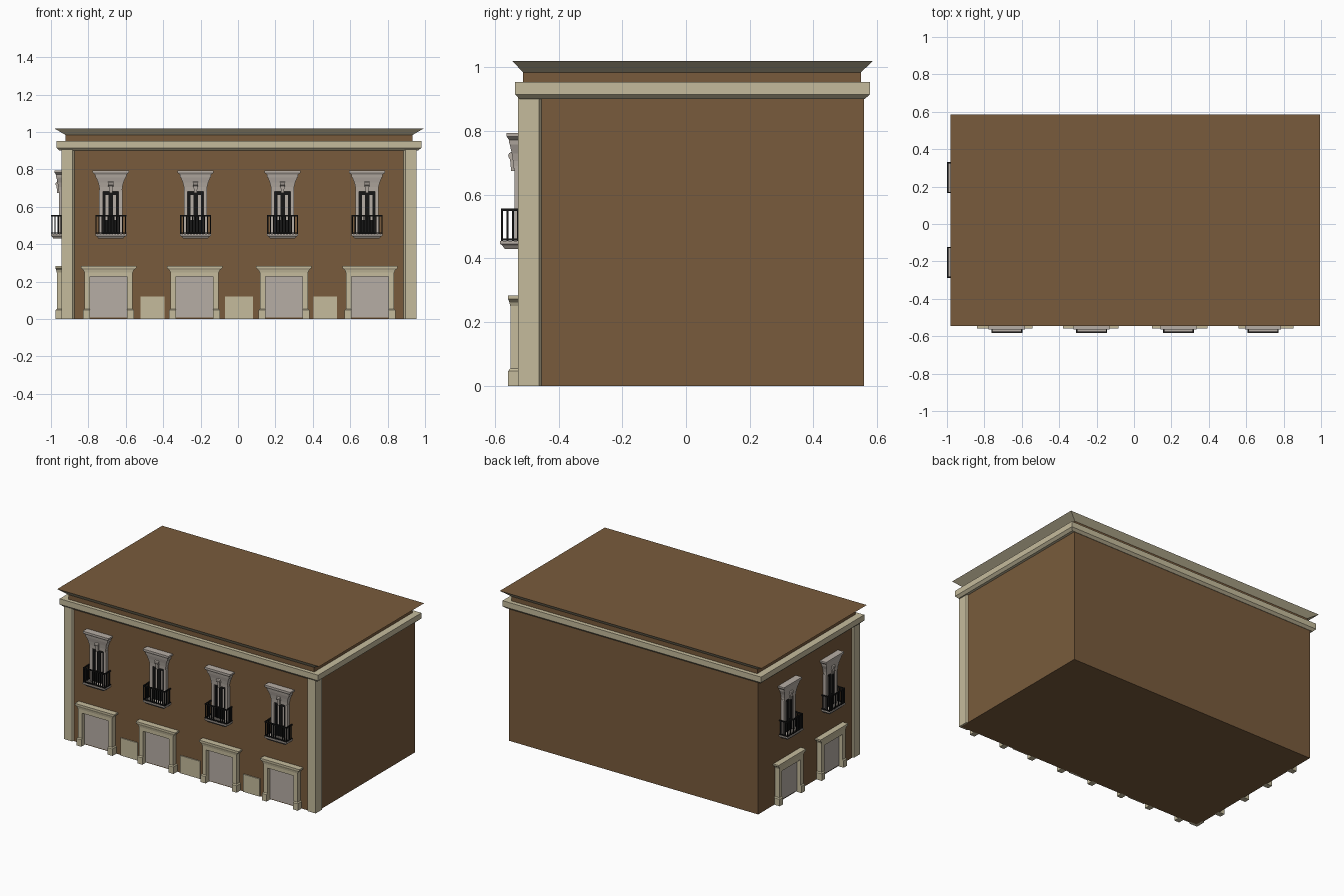
import bpy, bmesh, math
from mathutils import Matrix

if "Cube" in bpy.data.objects:
    bpy.data.objects.remove(bpy.data.objects["Cube"])


def material(name, rgb):
    m = bpy.data.materials.new(name)
    m.diffuse_color = (*rgb, 1)
    m.use_nodes = True
    m.node_tree.nodes["Principled BSDF"].inputs["Base Color"].default_value = m.diffuse_color
    return m


BROWN = material("brown_wall", (0.190, 0.105, 0.045))
CREAM = material("cream_stone", (0.56, 0.50, 0.335))
GREY = material("warm_grey_stone", (0.47, 0.42, 0.375))
BLACK = material("black_iron", (0.008, 0.008, 0.008))


def skin(bm, rings):
    """Join closed rings of points and cap both ends."""
    rv = [[bm.verts.new(p) for p in r] for r in rings]
    n = len(rv[0])
    faces = [bm.faces.new(rv[0]), bm.faces.new(rv[-1])]
    for a, b in zip(rv, rv[1:]):
        for i in range(n):
            faces.append(bm.faces.new((a[i], a[(i + 1) % n], b[(i + 1) % n], b[i])))
    bmesh.ops.recalc_face_normals(bm, faces=faces)


def loft(bm, *rects):
    """Rects are (x0, x1, y0, y1, z)."""
    skin(bm, [[(a, c, z), (b, c, z), (b, d, z), (a, d, z)] for a, b, c, d, z in rects])


def box(bm, x0, x1, y0, y1, z0, z1):
    loft(bm, (x0, x1, y0, y1, z0), (x0, x1, y0, y1, z1))


def step(bm, *rings):
    """Symmetric wall moulding: rings are (half width, projection, z)."""
    loft(bm, *[(-h, h, -p, 0.005, z) for h, p, z in rings])


def mesh(name, fill, *mats):
    bm = bmesh.new()
    fill(bm)
    me = bpy.data.meshes.new(name)
    bm.to_mesh(me)
    bm.free()
    for m in mats:
        me.materials.append(m)
    return me


def place(name, me, matrix=Matrix()):
    ob = bpy.data.objects.new(name, me)
    ob.matrix_world = matrix
    bpy.context.collection.objects.link(ob)
    return ob


# main block and attic
place("walls", mesh("walls", lambda bm: box(bm, -0.935, 0.945, -0.517, 0.558, 0, 0.91), BROWN))
place("attic", mesh("attic", lambda bm: box(bm, -0.922, 0.933, -0.511, 0.549, 0.94, 0.99), BROWN))

# cornice band with sloping underside
place("cornice", mesh("cornice", lambda bm: loft(
    bm, (-0.955, 0.963, -0.521, 0.561, 0.90), (-0.97, 0.98, -0.536, 0.577, 0.915),
    (-0.97, 0.98, -0.536, 0.577, 0.953)), CREAM))

# flared roof: brown top, cream eaves
roof = mesh("roof", lambda bm: loft(
    bm, (-0.922, 0.933, -0.511, 0.549, 0.984), (-0.982, 0.994, -0.545, 0.586, 1.019)), CREAM, BROWN)
for p in roof.polygons:
    p.material_index = 1 if p.normal.z > 0.9 else 0
place("roof", roof)

# wrapped corner pilasters at the two front corners
CORNER = [(0.955, -0.527), (0.955, -0.461), (0.945, -0.454), (0.935, -0.454),
          (0.935, -0.507), (0.885, -0.507), (0.885, -0.517), (0.895, -0.527)]
for side in ("right", "left"):
    pts = [(x if side == "right" else 0.01 - x, y) for x, y in CORNER]
    place("corner_pilaster_" + side, mesh("pilaster", lambda bm: skin(
        bm, [[(x, y, z) for x, y in pts] for z in (0, 0.905)]), CREAM))

# low cream panels between the doors
for x0, x1 in ((-0.52, -0.393), (-0.07, 0.08), (0.405, 0.53)):
    place("low_panel", mesh("low_panel", lambda bm: box(bm, x0, x1, -0.524, -0.51, 0, 0.12), CREAM))


# door surround, in local space with the wall at y = 0 and -y outward
def door_frame(bm):
    for s in (-1, 1):
        a, b = sorted((s * 0.099, s * 0.128))
        box(bm, a, b, -0.034, 0.005, 0.05, 0.235)
        a, b = sorted((s * 0.099, s * 0.136))
        loft(bm, (a, b, -0.041, 0.005, 0), (a, b, -0.041, 0.005, 0.047),
             (min(s * 0.099, s * 0.13), max(s * 0.099, s * 0.13), -0.035, 0.005, 0.054))
    step(bm, (0.128, 0.034, 0.226), (0.128, 0.034, 0.25))
    step(bm, (0.130, 0.035, 0.25), (0.135, 0.037, 0.262), (0.148, 0.041, 0.272), (0.148, 0.041, 0.283))


# window surround: jambs, flared head, hood, keystone scroll
def window_frame(bm):
    for s in (-1, 1):
        a, b = sorted((s * 0.042, s * 0.062))
        box(bm, a, b, -0.022, 0.005, 0.45, 0.69)
    step(bm, (0.06, 0.024, 0.682), (0.062, 0.026, 0.705), (0.068, 0.030, 0.73), (0.079, 0.036, 0.757))
    step(bm, (0.082, 0.037, 0.757), (0.084, 0.039, 0.772), (0.097, 0.046, 0.783), (0.097, 0.046, 0.794))
    loft(bm, (-0.008, 0.008, -0.032, 0, 0.675), (-0.011, 0.011, -0.036, 0, 0.72))
    skin(bm, [[(x, -0.028 + 0.013 * math.cos(t * math.pi / 5), 0.722 + 0.013 * math.sin(t * math.pi / 5))
               for t in range(10)] for x in (-0.014, 0.014)])


# window leaves: black stiles and rails over grey panes
def window_leaves(bm):
    for x0, x1 in ((-0.042, -0.028), (-0.012, 0.012), (0.028, 0.042)):
        box(bm, x0, x1, -0.012, 0.002, 0.45, 0.683)
    for z0, z1 in ((0.45, 0.53), (0.663, 0.683)):
        box(bm, -0.042, 0.042, -0.0115, 0.002, z0, z1)


# balcony slab and iron railing
def slab(bm):
    step(bm, (0.066, 0.052, 0.43), (0.074, 0.06, 0.441), (0.083, 0.066, 0.445), (0.083, 0.066, 0.455))


def railing(bm):
    h, d, r = 0.083, 0.064, 0.0028
    for z0, z1 in ((0.457, 0.463), (0.549, 0.557)):
        box(bm, -h, h, -d, -d + 0.007, z0, z1)
        for s in (-h, h - 0.007):
            box(bm, s, s + 0.007, -d, 0.002, z0, z1)
    spots = [(-0.079 + i * 0.158 / 10, -d + 0.0035) for i in range(11)]
    spots += [(s * 0.0795, -y) for s in (-1, 1) for y in (0.01, 0.026, 0.043)]
    for x, y in spots:
        box(bm, x - r, x + r, y - r, y + r, 0.455, 0.55)


DOOR = {
    "door_surround": mesh("door_surround", door_frame, CREAM),
    "door_panel": mesh("door_panel", lambda bm: box(bm, -0.099, 0.099, -0.006, 0.002, 0.008, 0.23), GREY),
}
WINDOW = {
    "window_surround": mesh("window_surround", window_frame, GREY),
    "window_leaves": mesh("window_leaves", window_leaves, BLACK),
    "window_panes": mesh("window_panes", lambda bm: box(bm, -0.042, 0.042, -0.005, 0.002, 0.45, 0.683), GREY),
    "balcony_slab": mesh("balcony_slab", slab, GREY),
    "balcony_railing": mesh("balcony_railing", railing, BLACK),
}


def front(x):
    return Matrix.Translation((x, -0.517, 0))


def left(y):
    return Matrix.Translation((-0.935, y, 0)) @ Matrix.Rotation(-math.pi / 2, 4, 'Z')


# four bays on the front, two on the left side
bays = [(front(d), front(w)) for d, w in
        ((-0.692, -0.68), (-0.232, -0.227), (0.245, 0.238), (0.706, 0.69))]
bays += [(left(y), left(y)) for y in (0.248, -0.205)]
for door_m, window_m in bays:
    for parts, m in ((DOOR, door_m), (WINDOW, window_m)):
        for name, me in parts.items():
            place(name, me, m)
